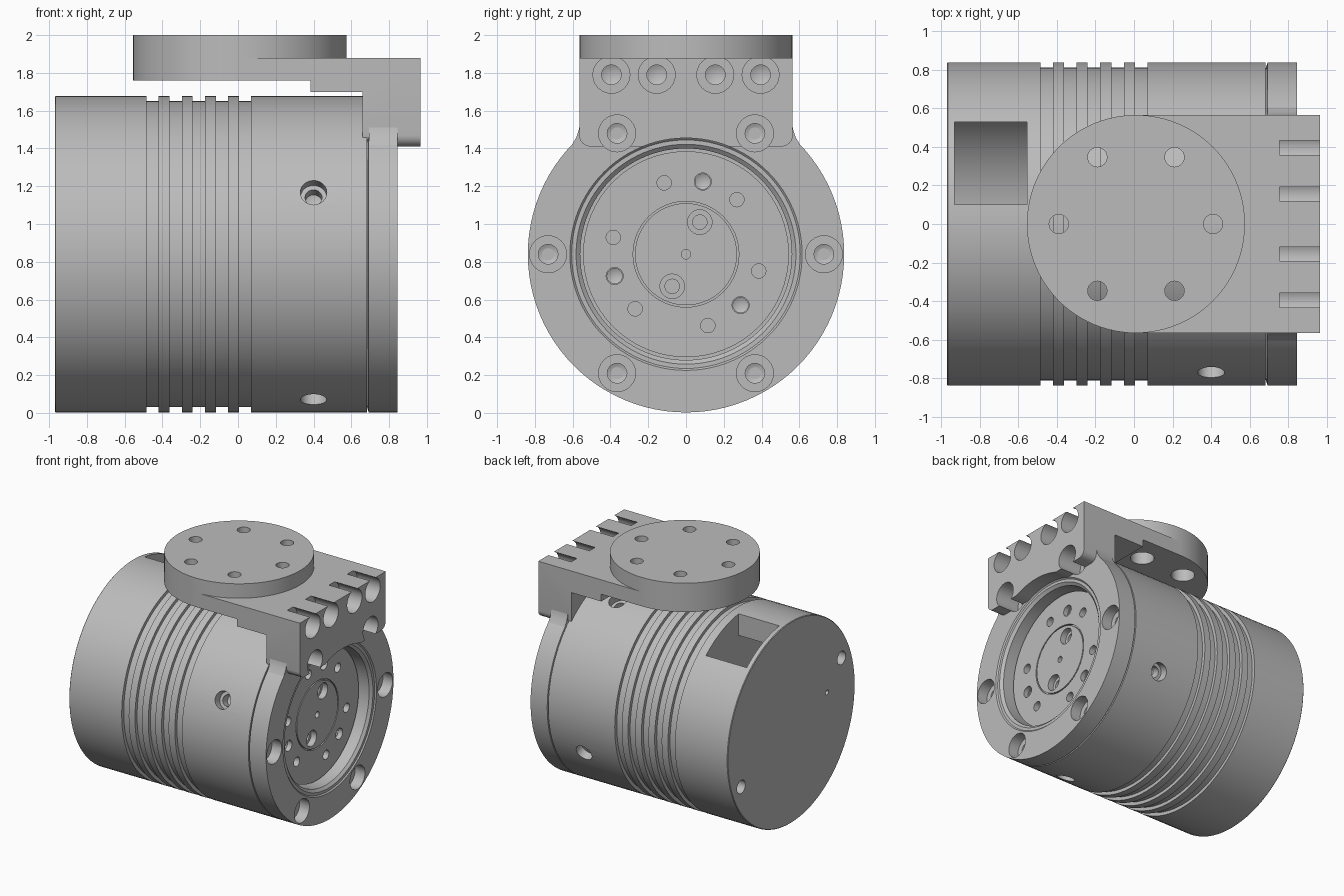
import bpy, bmesh, math
from mathutils import Vector, Matrix

old = bpy.data.objects.get("Cube")
if old:
    bpy.data.objects.remove(old, do_unlink=True)

grey = bpy.data.materials.new("machined_grey")
grey.use_nodes = True
grey.diffuse_color = (0.5, 0.5, 0.5, 1)
grey.node_tree.nodes["Principled BSDF"].inputs["Base Color"].default_value = (0.5, 0.5, 0.5, 1)

AXIS_Z = 0.84      # height of the barrel axis
R = 0.8375         # barrel radius
X = Vector((1, 0, 0))
Z = Vector((0, 0, 1))


def lathe(bm, pts, loc, direction, steps=32, closed=False):
    """Spin (radius, height) points about a direction through loc."""
    tmp = bmesh.new()
    vs = [tmp.verts.new((r, 0, t)) for r, t in pts]
    pairs = list(zip(vs, vs[1:])) + ([(vs[-1], vs[0])] if closed else [])
    es = [tmp.edges.new(p) for p in pairs]
    bmesh.ops.spin(tmp, geom=vs + es, cent=(0, 0, 0), axis=(0, 0, 1),
                   angle=math.tau, steps=steps, use_duplicate=False)
    bmesh.ops.remove_doubles(tmp, verts=tmp.verts[:], dist=1e-5)
    bmesh.ops.recalc_face_normals(tmp, faces=tmp.faces[:])
    rot = Vector(direction).to_track_quat('Z', 'Y').to_matrix().to_4x4()
    tmp.transform(Matrix.Translation(loc) @ rot)
    me = bpy.data.meshes.new("tmp")
    tmp.to_mesh(me)
    tmp.free()
    bm.from_mesh(me)
    bpy.data.meshes.remove(me)


def hole(bm, loc, direction, r, depth, pilot=0, pilot_depth=0):
    """Drill inward from loc against direction; optional pilot with a cone tip."""
    pts = [(0, 0.05), (r, 0.05), (r, -depth)]
    if pilot:
        pts += [(pilot, -depth), (pilot, -pilot_depth), (0, -pilot_depth - pilot * 0.5)]
    else:
        pts += [(0, -depth)]
    lathe(bm, pts, loc, direction, 24)


def prism(bm, pts, offset):
    """Extrude a polygon of 3D points along offset."""
    face = bm.faces.new([bm.verts.new(p) for p in pts])
    out = bmesh.ops.extrude_face_region(bm, geom=[face])
    bmesh.ops.translate(bm, vec=offset,
                        verts=[g for g in out["geom"] if isinstance(g, bmesh.types.BMVert)])
    bmesh.ops.recalc_face_normals(bm, faces=bm.faces[:])


def make(name, bm):
    me = bpy.data.meshes.new(name)
    bm.to_mesh(me)
    bm.free()
    ob = bpy.data.objects.new(name, me)
    bpy.context.collection.objects.link(ob)
    me.materials.append(grey)
    return ob


def select(ob):
    bpy.ops.object.select_all(action='DESELECT')
    ob.select_set(True)
    bpy.context.view_layer.objects.active = ob


def cut(ob, cutter):
    mod = ob.modifiers.new("cut", 'BOOLEAN')
    mod.operation = 'DIFFERENCE'
    mod.solver = 'EXACT'
    mod.object = cutter
    select(ob)
    bpy.ops.object.modifier_apply(modifier=mod.name)


def drop(cutter):
    bpy.data.objects.remove(cutter, do_unlink=True)


def at(x, y, z):
    return Vector((x, y, z))


centre = at(0, 0, AXIS_Z)

# Barrel with five cooling grooves and a seam behind the front ring
profile = [(0, -0.97), (R - 0.005, -0.97), (R, -0.965)]
for i in range(5):
    a = -0.485 + i * 0.1225
    profile += [(R, a), (0.81, a), (0.81, a + 0.065), (R, a + 0.065)]
profile += [(R, 0.682), (0.8, 0.682), (0.8, 0.7), (0.575, 0.7), (0.575, 0.66), (0, 0.66)]
bm = bmesh.new()
lathe(bm, profile, centre, X, 96)
barrel = make("barrel", bm)

# Hollow rear chamber and its window
bm = bmesh.new()
lathe(bm, [(0, -0.93), (0.66, -0.93), (0.66, -0.555), (0, -0.555)], centre, X, 64)
chamber = make("chamber_cutter", bm)
bm = bmesh.new()
prism(bm, [(-0.93, 0.1, 1.1), (-0.555, 0.1, 1.1), (-0.555, 0.53, 1.1), (-0.93, 0.53, 1.1)], (0, 0, 0.8))
window = make("window_cutter", bm)

# Four radial screw holes, and the rear face holes
bm = bmesh.new()
for k in range(4):
    a = math.radians(23 + 90 * k)
    d = at(0, -math.cos(a), math.sin(a))
    hole(bm, at(0.4, 0, AXIS_Z) + d * R, d, 0.07, 0.07, 0.045, 0.14)
for s in (-1, 1):
    hole(bm, at(-0.97, 0.66 * s, AXIS_Z - 0.285 * s), -X, 0.055, 0.1)
hole(bm, at(-0.97, -0.47, AXIS_Z + 0.07), -X, 0.02, 0.03)
screws = make("barrel_hole_cutter", bm)
for c in (chamber, window, screws):
    cut(barrel, c)
    drop(c)

# Front ring with a stepped bore
bm = bmesh.new()
lathe(bm, [(R, 0.692), (R, 0.845), (0.615, 0.845), (0.605, 0.835), (0.582, 0.835),
           (0.56, 0.815), (0.56, 0.65), (0.7, 0.65)], centre, X, 96, closed=True)
ring = make("front_ring", bm)

# Output hub in the bore, with a fine circular groove
bm = bmesh.new()
lathe(bm, [(0, 0.6), (0.545, 0.6), (0.545, 0.73), (0.28, 0.73), (0.28, 0.715),
           (0.27, 0.715), (0.27, 0.73), (0, 0.73)], centre, X, 64)
hub = make("output_hub", bm)
bm = bmesh.new()
for k in range(3):
    for step, tip in ((13, 1), (43, 0), (-17, 0)):
        a = math.radians(step + 120 * k)
        p = at(0.73, 0.395 * math.sin(a), AXIS_Z + 0.395 * math.cos(a))
        if tip:
            hole(bm, p, X, 0.045, 0.04, 0.04, 0.05)
        else:
            hole(bm, p, X, 0.038, 0.07)
for s in (-1, 1):
    hole(bm, at(0.73, 0.073 * s, AXIS_Z + 0.17 * s), X, 0.065, 0.05, 0.038, 0.08)
hole(bm, at(0.73, 0, AXIS_Z), X, 0.025, 0.06)
hub_holes = make("hub_hole_cutter", bm)
cut(hub, hub_holes)
drop(hub_holes)

# Stepped angle bracket
bm = bmesh.new()
side = [(0.01, 1.76), (0.385, 1.76), (0.385, 1.70), (0.66, 1.70), (0.66, 1.41),
        (0.965, 1.41), (0.965, 1.88), (0.01, 1.88)]
prism(bm, [(x, -0.565, z) for x, z in side], (0, 1.13, 0))
low = [e for e in bm.edges if all(v.co.z < 1.42 for v in e.verts)
       and abs(e.verts[0].co.y - e.verts[1].co.y) < 0.01]
bmesh.ops.bevel(bm, geom=low, offset=0.06, segments=6, profile=0.5, affect='EDGES')
bracket = make("angle_bracket", bm)
bm = bmesh.new()
lathe(bm, [(0, 0.5), (0.615, 0.5), (0.615, 1.1), (0, 1.1)], centre, X, 96)
bore = make("bore_cutter", bm)
cut(bracket, bore)
drop(bore)

# Round top flange
bm = bmesh.new()
lathe(bm, [(0, 1.76), (0.565, 1.76), (0.565, 2), (0, 2)], at(0.01, 0, 0), Z, 96)
flange = make("top_flange", bm)
bm = bmesh.new()
for k in range(6):
    a = math.tau * k / 6
    lathe(bm, [(0, 1.65), (0.09, 1.65), (0.09, 1.87), (0.05, 1.87), (0.05, 2.05), (0, 2.05)],
          at(0.01 + 0.4 * math.cos(a), 0.4 * math.sin(a), 0), Z, 24)
flange_holes = make("flange_hole_cutter", bm)
cut(flange, flange_holes)
cut(bracket, flange_holes)
drop(flange_holes)

# Counterbored bolt holes through bracket and ring
spots = [(0.965, y * s, z) for s in (-1, 1)
         for y, z in ((0.395, 1.79), (0.155, 1.79), (0.365, 1.48))]
spots += [(0.845, y * s, z) for s in (-1, 1) for y, z in ((0.73, AXIS_Z), (0.365, 0.21))]
bm = bmesh.new()
for x, y, z in spots:
    hole(bm, at(x, y, z), X, 0.098, x - 0.755, 0.052, x - 0.71)
bolts = make("bolt_hole_cutter", bm)
cut(bracket, bolts)
cut(ring, bolts)
drop(bolts)

# Small fillets where the bracket sides meet the ring
bm = bmesh.new()
for s in (-1, 1):
    prism(bm, [(0.693, s * y, z) for y, z in
               ((0.56, 1.54), (0.567, 1.5), (0.58, 1.46), (0.61, 1.41), (0.56, 1.41))], (0.151, 0, 0))
fillet = make("bracket_fillet", bm)

for ob in (barrel, ring, hub, bracket, flange, fillet):
    select(ob)
    bpy.ops.object.shade_smooth_by_angle(angle=math.radians(30))
